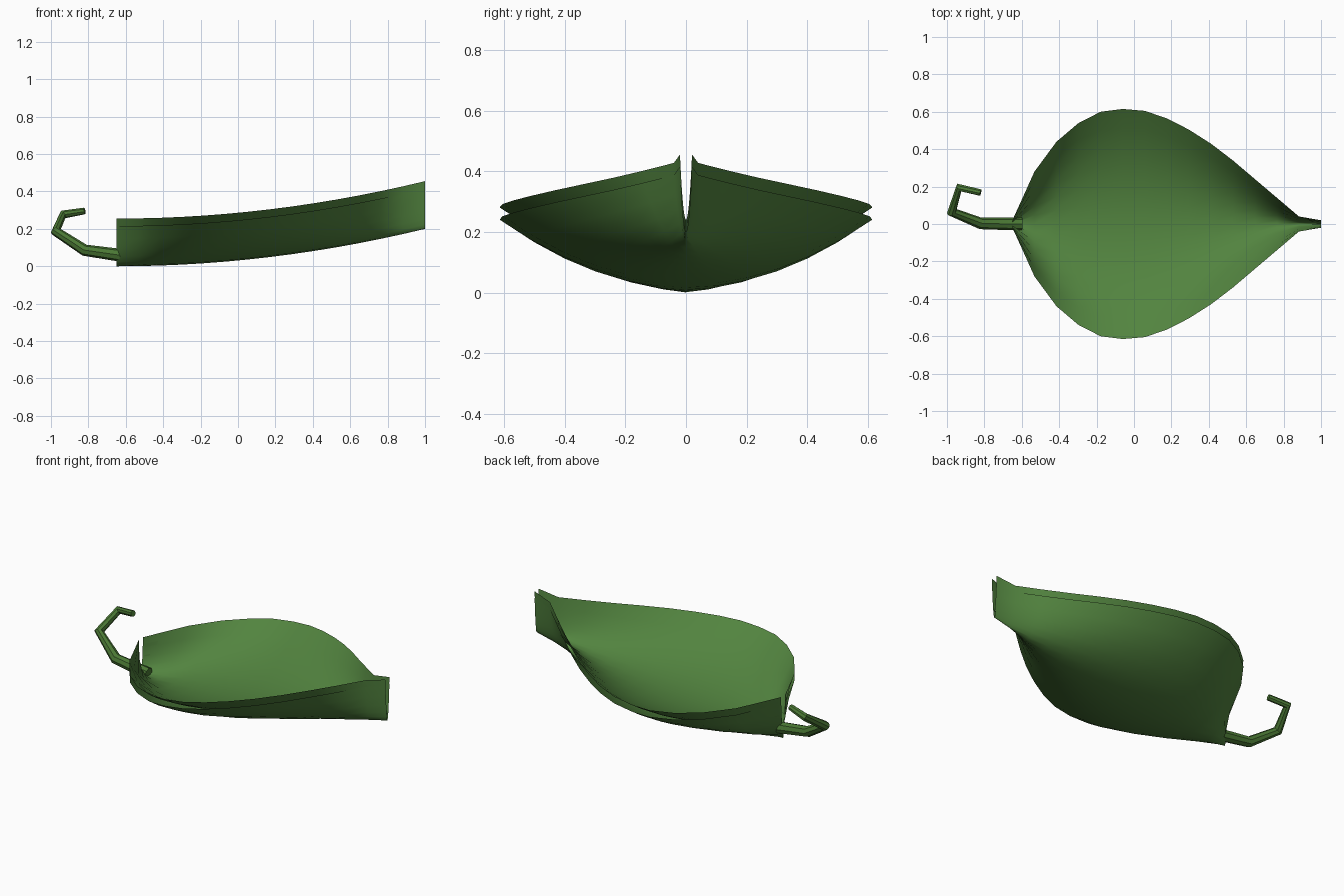
import bpy

if "Cube" in bpy.data.objects:
    bpy.data.objects.remove(bpy.data.objects["Cube"])


def material(name, color):
    m = bpy.data.materials.new(name)
    m.diffuse_color = color
    m.use_nodes = True
    m.node_tree.nodes["Principled BSDF"].inputs["Base Color"].default_value = m.diffuse_color
    return m


leaf_green = material("leaf_green", (0.085, 0.23, 0.05, 1))
stem_green = material("stem_green", (0.07, 0.19, 0.035, 1))

X0, X1, ACROSS = -0.65, 1.0, 12
HALF_WIDTHS = [0.02, 0.28, 0.44, 0.54, 0.60, 0.615, 0.605, 0.565,
               0.505, 0.43, 0.34, 0.24, 0.14, 0.04, 0.02]


def leaf_sheet(name, lift, face_up):
    """Leaf outline swept along x, cupped as a parabola across y."""
    verts, faces = [], []
    last = len(HALF_WIDTHS) - 1
    for i, w in enumerate(HALF_WIDTHS):
        u = i / last
        for j in range(ACROSS + 1):
            t = 2 * j / ACROSS - 1
            verts.append((X0 + (X1 - X0) * u, w * t,
                          0.2 * u * u + 0.215 * t * t + lift))
    n = ACROSS + 1
    for i in range(last):
        for j in range(ACROSS):
            a = i * n + j
            f = (a, a + n, a + n + 1, a + 1)
            faces.append(f if face_up else f[::-1])
    me = bpy.data.meshes.new(name)
    me.from_pydata(verts, [], faces)
    me.materials.append(leaf_green)
    me.shade_smooth()
    ob = bpy.data.objects.new(name, me)
    bpy.context.collection.objects.link(ob)
    return ob


# Leaf bowl: an inner and an outer skin with an open rim
leaf_sheet("leaf_outer", 0.0, False)
leaf_sheet("leaf_inner", 0.04, True)

# Curled, tapering stem
PATH = [(-0.60, 0.0, 0.055, 0.035), (-0.82, 0.003, 0.086, 0.031),
        (-0.975, 0.065, 0.187, 0.027), (-0.935, 0.195, 0.277, 0.023),
        (-0.82, 0.168, 0.296, 0.018)]
cu = bpy.data.curves.new("stem", 'CURVE')
cu.dimensions = '3D'
cu.bevel_depth = 1.0
cu.bevel_resolution = 2
cu.use_fill_caps = True
sp = cu.splines.new('POLY')
sp.points.add(len(PATH) - 1)
for p, (x, y, z, r) in zip(sp.points, PATH):
    p.co = (x, y, z, 1)
    p.radius = r
stem = bpy.data.objects.new("stem", cu)
bpy.context.collection.objects.link(stem)
cu.materials.append(stem_green)
bpy.context.view_layer.objects.active = stem
stem.select_set(True)
bpy.ops.object.convert(target='MESH')
bpy.ops.object.shade_smooth_by_angle()
